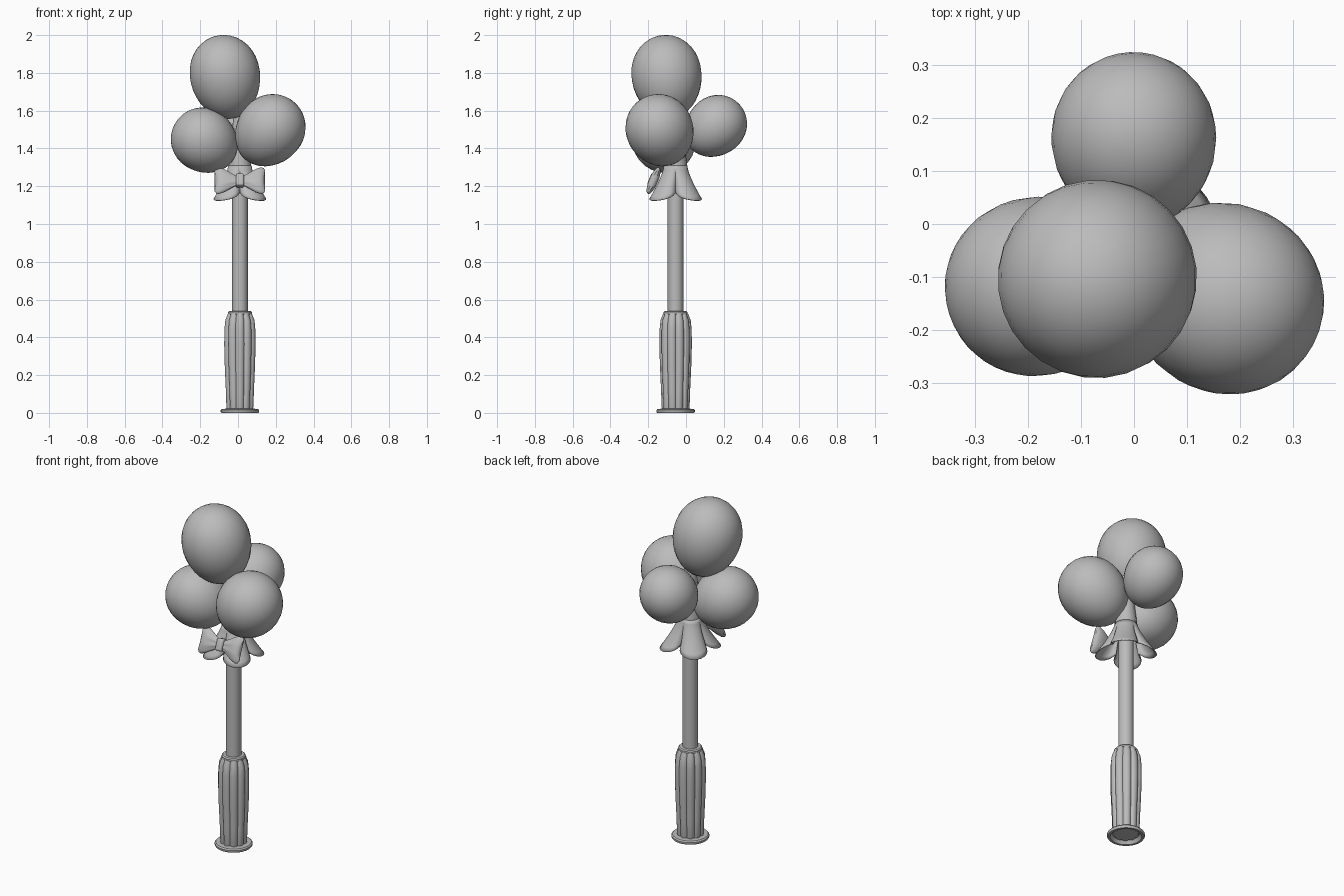
import bpy, bmesh, math
from mathutils import Vector, Matrix

if "Cube" in bpy.data.objects:
    bpy.data.objects.remove(bpy.data.objects["Cube"])

CX, CY = 0.01, -0.055          # axis of the stick
grey = bpy.data.materials.new("plain grey")
grey.diffuse_color = (0.5, 0.5, 0.5, 1)
grey.use_nodes = True
grey.node_tree.nodes["Principled BSDF"].inputs["Base Color"].default_value = grey.diffuse_color


def finish(name, bm, angle=40):
    bmesh.ops.recalc_face_normals(bm, faces=bm.faces)
    me = bpy.data.meshes.new(name)
    bm.to_mesh(me)
    bm.free()
    ob = bpy.data.objects.new(name, me)
    bpy.context.collection.objects.link(ob)
    me.materials.append(grey)
    bpy.context.view_layer.objects.active = ob
    ob.select_set(True)
    bpy.ops.object.shade_smooth_by_angle(angle=math.radians(angle))
    ob.select_set(False)
    return ob


def loft(name, rings, caps=(True, True), angle=40):
    """Skin a list of closed rings of points."""
    bm = bmesh.new()
    vs = [[bm.verts.new(p) for p in r] for r in rings]
    n = len(vs[0])
    for a, b in zip(vs, vs[1:]):
        for i in range(n):
            j = (i + 1) % n
            bm.faces.new((a[i], a[j], b[j], b[i]))
    if caps[0]:
        bm.faces.new(vs[0])
    if caps[1]:
        bm.faces.new(vs[-1])
    return finish(name, bm, angle)


def ring(r, z, n, shape=lambda a: 1.0):
    return [(CX + r * shape(a) * math.cos(a), CY + r * shape(a) * math.sin(a), z)
            for a in (2 * math.pi * i / n for i in range(n))]


def lathe(name, profile, n, shape=lambda a: 1.0, caps=(True, True), angle=40):
    return loft(name, [ring(r, z, n, shape) for r, z in profile], caps, angle)


# Base rim, recessed underneath
lathe("base_rim", [(0.072, 0.02), (0.085, 0.0), (0.098, 0.0), (0.102, 0.006),
                   (0.102, 0.014), (0.096, 0.021), (0.06, 0.023)], 32)

# Reeded handle: rounded ribs with sharp valleys
RIBS = 10
rib = lambda a: 0.87 + 0.13 * abs(math.sin(RIBS * a / 2)) ** 0.7
lathe("handle", [(0.070, 0.015), (0.074, 0.03), (0.077, 0.12), (0.083, 0.25),
                 (0.086, 0.36), (0.085, 0.44), (0.080, 0.49), (0.066, 0.525)],
      RIBS * 8, rib, angle=50)
lathe("handle_collar", [(0.055, 0.518), (0.064, 0.523), (0.064, 0.533),
                        (0.058, 0.539), (0.04, 0.54)], 24)

# Stick and the core that carries the balloons
lathe("stick", [(0.042, 0.52), (0.042, 1.27)], 12)
lathe("core", [(0.060, 1.27), (0.060, 1.32), (0.048, 1.42), (0.03, 1.62)], 16)

# Wrap: four draped lobes, hanging lower at the lobes than at the creases
rings = []
for k in range(9):
    t = k / 8
    pts = []
    for i in range(64):
        a = 2 * math.pi * i / 64
        lobe = abs(math.sin(2 * a)) ** 0.6
        r = 0.062 + t ** 1.3 * (0.026 + 0.078 * lobe)
        z = 1.31 - t * (0.145 + 0.04 * lobe)
        pts.append((CX + r * math.cos(a), CY + r * math.sin(a), z))
    rings.append(pts)
wrap = loft("wrap", rings, (False, False), 35)
sol = wrap.modifiers.new("thickness", "SOLIDIFY")
sol.thickness = 0.005

# Bow, leaning along the wrap
lean = Matrix.Translation((CX, -0.168, 1.228)) @ Matrix.Rotation(math.radians(-23), 4, "X")


def bow_loop(name, side):
    # (across, half height, half depth)
    stations = [(0.008, 0.026, 0.014), (0.03, 0.034, 0.017), (0.055, 0.050, 0.022),
                (0.08, 0.066, 0.025), (0.105, 0.076, 0.024), (0.12, 0.073, 0.018),
                (0.128, 0.060, 0.009)]
    rs = []
    for x, h, d in stations:
        fold = 0.35 * max(0, 1 - x / 0.11)
        pts = []
        for i in range(32):
            a = 2 * math.pi * i / 32
            pleat = 1 - fold * (0.5 + 0.5 * math.cos(8 * a))
            bulge = x + 0.006 * math.cos(a) ** 2 * (x / 0.128)
            pts.append(lean @ Vector((side * bulge, d * pleat * math.sin(a) - 0.004,
                                      h * math.cos(a))))
        rs.append(pts)
    loft(name, rs, angle=45)


bow_loop("bow_loop_left", -1)
bow_loop("bow_loop_right", 1)
bm = bmesh.new()
bmesh.ops.create_cube(bm, size=1, matrix=lean @ Matrix.Translation((0, -0.006, 0))
                      @ Matrix.Diagonal((0.042, 0.046, 0.07, 1)))
bmesh.ops.bevel(bm, geom=bm.edges[:], offset=0.01, segments=3, profile=0.5, affect="EDGES")
finish("bow_knot", bm, 45)


# Balloons: egg shapes pointing at the core
def balloon(name, centre, r, half_len, hub_z):
    c = Vector(centre)
    axis = c - Vector((CX, CY, hub_z))
    bm = bmesh.new()
    bmesh.ops.create_uvsphere(bm, u_segments=28, v_segments=18, radius=1)
    for v in bm.verts:
        taper = 1 + 0.06 * v.co.z
        v.co = Vector((v.co.x * r * taper, v.co.y * r * taper, v.co.z * half_len))
    rot = axis.to_track_quat("Z", "Y").to_matrix().to_4x4()
    bmesh.ops.transform(bm, matrix=Matrix.Translation(c) @ rot, verts=bm.verts)
    finish(name, bm, 60)


balloon("balloon_top", (-0.067, -0.102, 1.778), 0.186, 0.224, 1.35)
balloon("balloon_left", (-0.176, -0.115, 1.44), 0.168, 0.183, 1.3)
balloon("balloon_right", (0.167, -0.137, 1.493), 0.178, 0.202, 1.3)
balloon("balloon_back", (0.0, 0.155, 1.516), 0.155, 0.174, 1.32)
